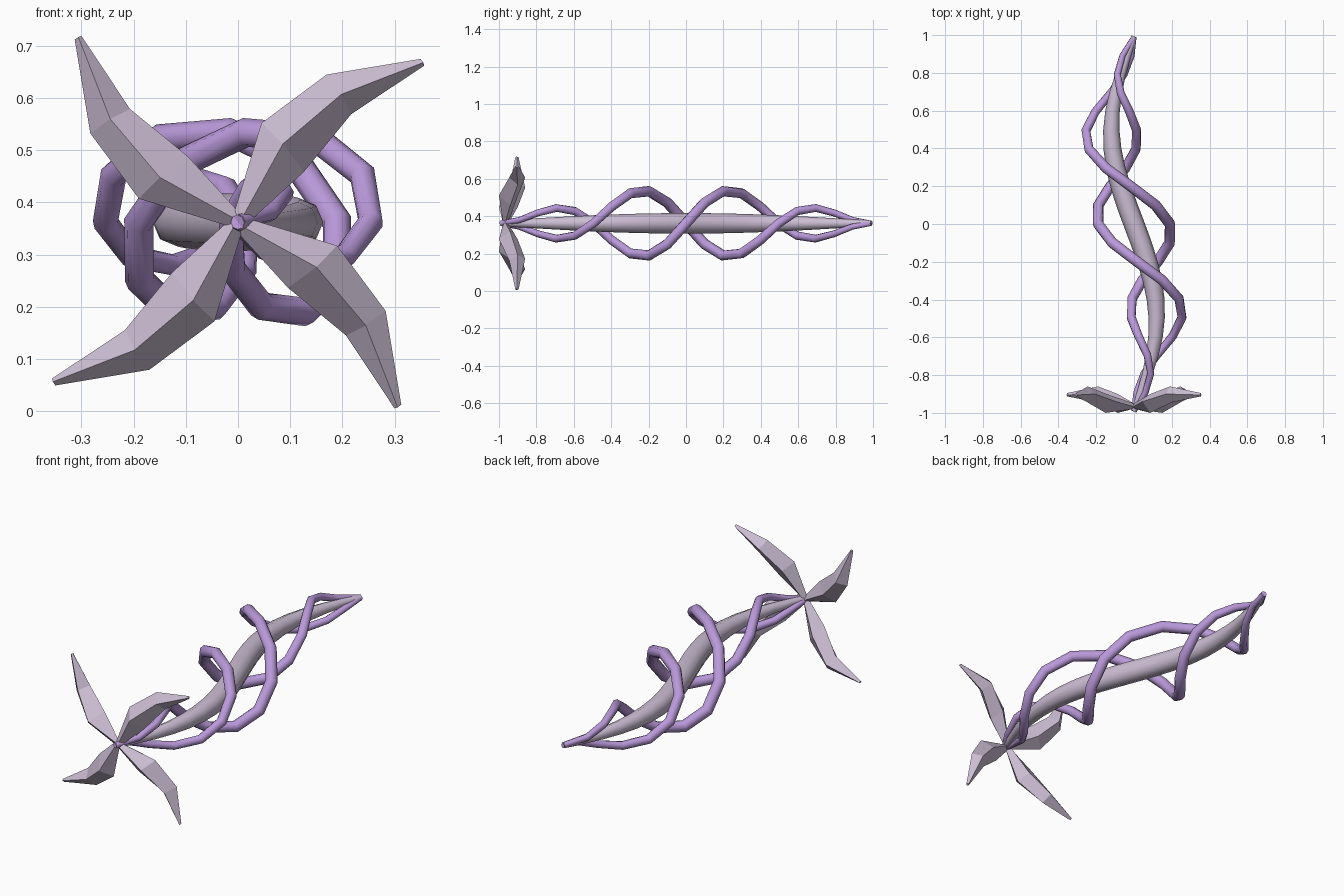
import bpy, bmesh, math
from mathutils import Vector

if "Cube" in bpy.data.objects:
    bpy.data.objects.remove(bpy.data.objects["Cube"])

HALF = 0.99      # half length of the staff
AXIS_Z = 0.362   # height of its axis
SEGS = 20


def material(name, rgb):
    m = bpy.data.materials.new(name)
    m.use_nodes = True
    m.diffuse_color = (*rgb, 1)
    m.node_tree.nodes["Principled BSDF"].inputs["Base Color"].default_value = (*rgb, 1)
    return m


pale = material("pale lavender", (0.60, 0.51, 0.65))
purple = material("purple", (0.49, 0.32, 0.70))


def swell(y):
    return math.cos(math.pi * y / (2 * HALF))


def spine(y):
    return Vector((-0.12 * math.sin(math.pi * y / HALF), y, AXIS_Z))


def tube(name, path, radius, mat):
    """Tapered tube swept along path(y)."""
    curve = bpy.data.curves.new(name, "CURVE")
    curve.dimensions = "3D"
    curve.bevel_depth = 1.0
    curve.bevel_resolution = 2
    curve.use_fill_caps = True
    s = curve.splines.new("POLY")
    s.points.add(SEGS)
    for i, p in enumerate(s.points):
        y = HALF * (2 * i / SEGS - 1)
        p.co = (*path(y), 1)
        p.radius = radius(y)
    ob = bpy.data.objects.new(name, curve)
    bpy.context.collection.objects.link(ob)
    bpy.ops.object.select_all(action="DESELECT")
    ob.select_set(True)
    bpy.context.view_layer.objects.active = ob
    bpy.ops.object.convert(target="MESH")
    ob = bpy.context.object
    ob.data.materials.clear()
    ob.data.materials.append(mat)
    bpy.ops.object.shade_smooth_by_angle(angle=math.radians(60))


# Wavy central shaft
tube("shaft", spine, lambda y: 0.015 + 0.04 * swell(y), pale)

# Two vines wound around the shaft
for name, phase in (("vine_a", 0), ("vine_b", math.pi)):
    def wound(y, phase=phase):
        a = 2 * math.pi * y / HALF + phase
        return spine(y) + 0.19 * swell(y) * Vector((math.cos(a), 0, math.sin(a)))
    tube(name, wound, lambda y: 0.014 + 0.015 * swell(y), purple)

# One petal: diamond sections of (upper edge, front ridge, lower edge, back ridge)
SECTIONS = [
    [(-0.01, -0.97, 0.01), (0.01, -0.98, 0.012), (0.012, -0.97, -0.008), (0.0, -0.95, 0.0)],
    [(0.045, -0.94, 0.19), (0.086, -1.0, 0.15), (0.126, -0.94, 0.096), (0.086, -0.90, 0.145)],
    [(0.17, -0.9, 0.283), (0.198, -0.945, 0.245), (0.217, -0.9, 0.207), (0.19, -0.86, 0.245)],
    [(0.35, -0.905, 0.313), (0.355, -0.912, 0.306), (0.357, -0.905, 0.3), (0.353, -0.895, 0.306)],
]


def petal(name, turn):
    c, s = math.cos(turn), math.sin(turn)
    bm = bmesh.new()
    rings = [[bm.verts.new((x * c - z * s, y, x * s + z * c + AXIS_Z))
              for x, y, z in ring] for ring in SECTIONS]
    for a, b in zip(rings, rings[1:]):
        for i in range(4):
            j = (i + 1) % 4
            bm.faces.new((a[i], a[j], b[j], b[i]))
    bm.faces.new(rings[0])
    bm.faces.new(rings[-1])
    bmesh.ops.recalc_face_normals(bm, faces=bm.faces)
    me = bpy.data.meshes.new(name)
    bm.to_mesh(me)
    bm.free()
    me.materials.append(pale)
    bpy.context.collection.objects.link(bpy.data.objects.new(name, me))


# Four flat-faced petals around the front tip
for k in range(4):
    petal(f"petal_{k + 1}", k * math.pi / 2)
